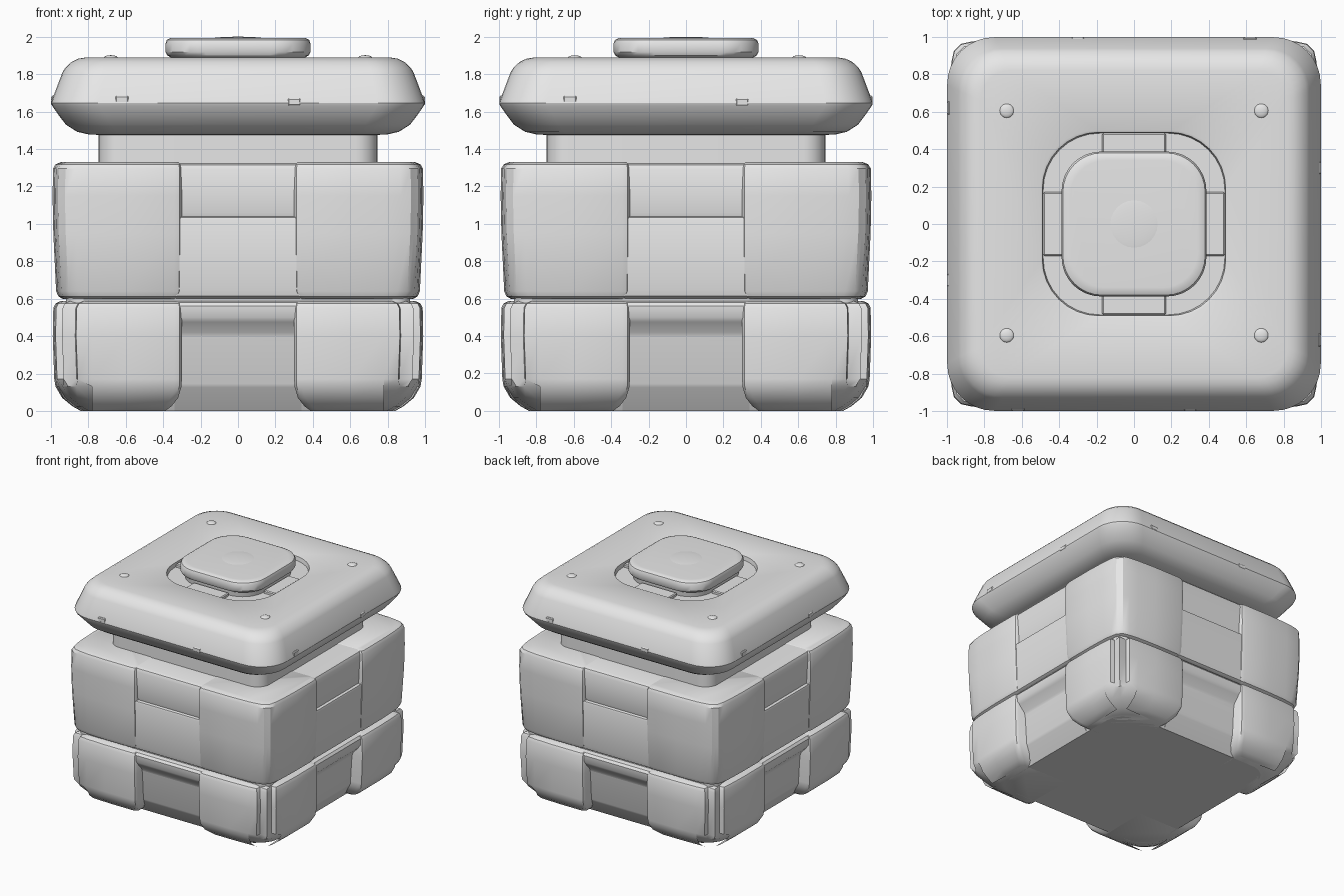
import bpy, bmesh, math
from mathutils import Matrix, Vector

cube = bpy.data.objects.get("Cube")
if cube:
    bpy.data.objects.remove(cube, do_unlink=True)

grey = bpy.data.materials.new("plain_grey")
grey.use_nodes = True
grey.diffuse_color = (0.8, 0.8, 0.8, 1)
grey.node_tree.nodes["Principled BSDF"].inputs["Base Color"].default_value = (0.8, 0.8, 0.8, 1)


def finish(name, bm, angle=32, turn=0):
    """Turn a bmesh into a shaded object, rotated about z in quarter turns."""
    bmesh.ops.recalc_face_normals(bm, faces=bm.faces)
    bm.transform(Matrix.Rotation(turn * math.pi / 2, 4, 'Z'))
    mesh = bpy.data.meshes.new(name)
    bm.to_mesh(mesh)
    bm.free()
    mesh.materials.append(grey)
    ob = bpy.data.objects.new(name, mesh)
    bpy.context.collection.objects.link(ob)
    bpy.ops.object.select_all(action='DESELECT')
    ob.select_set(True)
    bpy.context.view_layer.objects.active = ob
    bpy.ops.object.shade_smooth_by_angle(angle=math.radians(angle))
    return ob


def loft(name, rings, turn=0):
    """Skin a stack of equal-length closed rings and cap both ends."""
    bm = bmesh.new()
    loops = [[bm.verts.new(p) for p in ring] for ring in rings]
    n = len(loops[0])
    for a, b in zip(loops, loops[1:]):
        for i in range(n):
            j = (i + 1) % n
            bm.faces.new((a[i], a[j], b[j], b[i]))
    bm.faces.new(loops[0][::-1])
    bm.faces.new(loops[-1])
    return finish(name, bm, turn=turn)


def rounded_square(z, half, radius, steps=8):
    ring = []
    for q in range(4):
        base = q * math.pi / 2
        c = Matrix.Rotation(base, 3, 'Z') @ Vector((half - radius, half - radius, 0))
        for s in range(steps + 1):
            a = base + s / steps * math.pi / 2
            ring.append((c.x + radius * math.cos(a), c.y + radius * math.sin(a), z))
    return ring


def stack(name, sections):
    return loft(name, [rounded_square(*s) for s in sections])


def corner_ring(z, h, g, corner):
    """Outline of a corner block: gap edge g, outer half width h, and its outer corner."""
    side = [(h - 0.03, g), (h - 0.008, g + 0.012), (h, g + 0.04), (h, 0.6), (h - 0.007, 0.78)]
    if corner == "notch":
        tip = [(h - 0.015, h - 0.125), (h - 0.055, h - 0.12)]
        mid = (h - 0.05, h - 0.05)
    else:
        r = corner
        tip = [(h - 0.015 - 0.01 * r, h - r), (h - 0.015 - 0.11 * r, h - 0.55 * r)]
        mid = (h - 0.015 - 0.27 * r, h - 0.015 - 0.27 * r)
    half = side + tip
    pts = [(g, g)] + half + [mid] + [(y, x) for x, y in reversed(half)]
    return [(x, y, z) for x, y in pts]


def side_panel(name, profile, width, turn):
    """Extrude a (depth, z) profile across the middle of the front face."""
    loft(name, [[(x, -d, z) for d, z in profile] for x in (-width, width)], turn)


def box(name, centre, size, turn=0):
    bm = bmesh.new()
    bmesh.ops.create_cube(bm, size=1)
    bm.transform(Matrix.Translation(centre) @ Matrix.Diagonal((*size, 1)))
    bmesh.ops.bevel(bm, geom=bm.edges[:], offset=min(size) * 0.2, segments=1, affect='EDGES')
    finish(name, bm, turn=turn)


def dome(name, x, y, z, radius, height):
    bm = bmesh.new()
    bmesh.ops.create_uvsphere(bm, u_segments=24, v_segments=12, radius=1)
    bm.transform(Matrix.Translation((x, y, z)) @ Matrix.Diagonal((radius, radius, height, 1)))
    finish(name, bm, angle=50)


# Inner core and neck
stack("base_core", [(0, 0.78, 0.2), (0.14, 0.85, 0.15), (0.56, 0.92, 0.08), (0.62, 0.92, 0.08),
                    (1.29, 0.92, 0.08), (1.322, 0.91, 0.08)])
stack("neck", [(1.3, 0.745, 0.12), (1.50, 0.745, 0.12)])

# Corner blocks and centre panels on every side
lower = [(0.0, 0.84, 0.39, 0.3), (0.025, 0.885, 0.355, 0.28), (0.07, 0.94, 0.32, 0.25),
         (0.13, 0.975, 0.302, 0.2), (0.17, 0.982, 0.30, "notch"), (0.4, 0.99, 0.30, "notch"),
         (0.55, 0.987, 0.30, "notch"), (0.575, 0.975, 0.305, "notch"), (0.588, 0.945, 0.32, "notch")]
upper = [(0.598, 0.935, 0.335, 0.12), (0.612, 0.96, 0.315, 0.12), (0.64, 0.972, 0.303, 0.12),
         (0.95, 0.987, 0.30, 0.12), (1.15, 0.991, 0.30, 0.12), (1.295, 0.988, 0.30, 0.12),
         (1.318, 0.975, 0.305, 0.12), (1.33, 0.945, 0.32, 0.12)]
lower_profile = [(0.6, 0.0), (0.78, 0.0), (0.865, 0.125), (0.875, 0.145), (0.89, 0.39), (0.90, 0.42),
                 (0.95, 0.475), (0.967, 0.50), (0.97, 0.56), (0.955, 0.58), (0.92, 0.588), (0.6, 0.588)]
upper_profile = [(0.6, 0.60), (0.93, 0.60), (0.955, 0.615), (0.963, 0.65), (0.977, 1.02), (0.972, 1.035),
                 (0.95, 1.04), (0.955, 1.06), (0.967, 1.29), (0.955, 1.315), (0.93, 1.326), (0.6, 1.326)]
corners = ("back_left", "back_right", "front_right", "front_left")
sides = ("front", "left", "back", "right")
for k in range(4):
    loft("lower_block_" + corners[k], [corner_ring(*s) for s in lower], k)
    loft("upper_block_" + corners[k], [corner_ring(*s) for s in upper], k)
    side_panel("lower_panel_" + sides[k], lower_profile, 0.34, k)
    side_panel("upper_panel_" + sides[k], upper_profile, 0.33, k)

# Lid with a recessed ring in its top
stack("lid", [(1.475, 0.74, 0.15), (1.478, 0.80, 0.2), (1.492, 0.86, 0.22), (1.53, 0.92, 0.24),
              (1.58, 0.958, 0.25), (1.63, 0.993, 0.25), (1.645, 0.998, 0.25), (1.665, 0.993, 0.25),
              (1.81, 0.938, 0.23), (1.835, 0.922, 0.22), (1.865, 0.89, 0.2), (1.882, 0.855, 0.18),
              (1.888, 0.82, 0.16), (1.89, 0.50, 0.30), (1.885, 0.49, 0.30), (1.85, 0.485, 0.30),
              (1.85, 0.36, 0.2)])

# Pads bridging the ring
for k in range(4):
    box("ring_pad_" + sides[k], (0, -0.425, 1.858), (0.34, 0.12, 0.036), k)

# Knob with a low round button
stack("knob", [(1.84, 0.355, 0.2), (1.89, 0.36, 0.2), (1.90, 0.378, 0.21), (1.918, 0.387, 0.21),
               (1.965, 0.387, 0.21), (1.983, 0.38, 0.21), (1.992, 0.362, 0.2), (1.994, 0.34, 0.19)])
dome("button", 0, 0, 1.985, 0.16, 0.015)

# Rivets on the lid
for x in (-0.68, 0.68):
    for y in (-0.595, 0.605):
        dome("rivet_%s_%s" % ("left" if x > 0 else "right", "back" if y > 0 else "front"),
             x, y, 1.887, 0.038, 0.014)

# Small studs around the lid rim
for k in range(4):
    for i, (x, z) in enumerate(((-0.62, 1.665), (0.30, 1.65))):
        box("rim_stud_%s_%d" % (sides[k], i + 1), (x, -0.982, z), (0.07, 0.032, 0.04), k)
